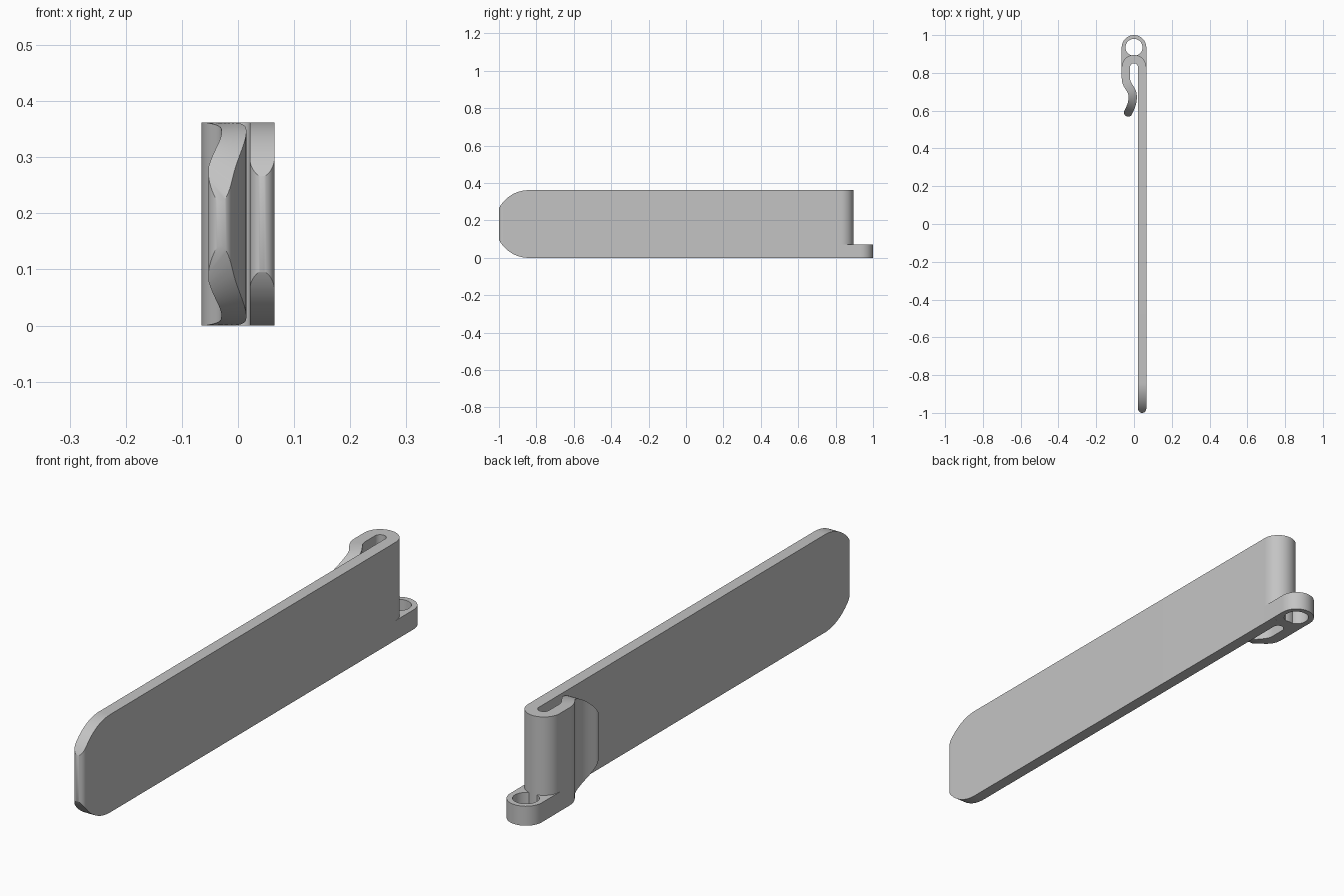
import bpy, bmesh
from math import sin, cos, pi, sqrt, radians, asin, acos
from mathutils import Vector
from mathutils.geometry import interpolate_bezier

cube = bpy.data.objects.get("Cube")
if cube:
    bpy.data.objects.remove(cube, do_unlink=True)

HEIGHT = 0.362        # height of the clip
R = HEIGHT / 2        # radius of the rounded ends
OUT, IN = 0.065, 0.021
MID, HALF = (OUT + IN) / 2, (OUT - IN) / 2
BEND_Y = 0.83
BLADE_Y, ARM_Y = -0.84, 0.745   # centres of the rounded ends
TAB_H, HOLE_Y, HOLE_R = 0.072, 0.935, 0.045

grey = bpy.data.materials.new("Plain grey")
grey.use_nodes = True
colour = (0.55, 0.55, 0.55, 1)
grey.diffuse_color = colour
grey.node_tree.nodes["Principled BSDF"].inputs["Base Color"].default_value = colour


def ladder(name, rungs, z_range):
    """Solid between two rails; z_range gives bottom and top at each point."""
    bm = bmesh.new()
    rings = []
    for a, b in rungs:
        (a0, a1), (b0, b1) = z_range(a), z_range(b)
        rings.append([bm.verts.new((p[0], p[1], z)) for p, z in
                      ((a, a0), (a, a1), (b, b1), (b, b0))])
    for r, s in zip(rings, rings[1:]):
        for i in range(4):
            j = (i + 1) % 4
            bm.faces.new((r[i], r[j], s[j], s[i]))
    bm.faces.new(rings[0])
    bm.faces.new(rings[-1][::-1])
    bmesh.ops.remove_doubles(bm, verts=bm.verts, dist=1e-5)
    bmesh.ops.recalc_face_normals(bm, faces=bm.faces)
    mesh = bpy.data.meshes.new(name)
    bm.to_mesh(mesh)
    bm.free()
    mesh.materials.append(grey)
    ob = bpy.data.objects.new(name, mesh)
    bpy.context.collection.objects.link(ob)
    bpy.ops.object.select_all(action='DESELECT')
    ob.select_set(True)
    bpy.context.view_layer.objects.active = ob
    bpy.ops.object.shade_smooth_by_angle(angle=radians(30))
    return ob


def strip_z(p):
    """Full height, narrowing in a circle at the blade tip and the arm tip."""
    on_arm = p[1] > 0 and p[0] < 0.0195
    d = min(R, max(0, (ARM_Y if on_arm else BLADE_Y) - p[1]))
    h = sqrt(R * R - d * d)
    return R - h, R + h


# Centre line of the folded strip: blade, bend, springy arm
path = [Vector((MID, -1 + HALF + (BLADE_Y + 1 - HALF) * i / 16)) for i in range(17)]
path += [Vector((MID * cos(pi * i / 32), BEND_Y + MID * sin(pi * i / 32)))
         for i in range(33)]
knee = Vector((-0.007, 0.672))
tip = Vector((-0.031, 0.59))
path += interpolate_bezier(Vector((-MID, 0.775)), Vector((-MID, 0.725)),
                           knee + Vector((0, 0.05)), knee, 20)
path += interpolate_bezier(knee, knee - Vector((0, 0.035)),
                           tip + Vector((0.013, 0.028)), tip, 14)[1:]


def round_cap(centre, direction, side):
    """Half-round end, from the full width out to the tip."""
    return [(centre + direction * HALF * sin(t) + side * HALF * cos(t),
             centre + direction * HALF * sin(t) - side * HALF * cos(t))
            for t in (pi / 2 * i / 10 for i in range(1, 11))]


rungs = []
for i, p in enumerate(path):
    t = (path[min(i + 1, len(path) - 1)] - path[max(i - 1, 0)]).normalized()
    side = Vector((-t.y, t.x)) * HALF
    rungs.append((p + side, p - side))
start = round_cap(path[0], Vector((0, -1)), Vector((-1, 0)))[::-1]
t = (path[-1] - path[-2]).normalized()
end = round_cap(path[-1], t, Vector((-t.y, t.x)))
ladder("folded_blade_and_arm", start + rungs + end, strip_z)

# Low eyelet tab behind the bend, its hole opening onto the bend
gap = HOLE_Y - BEND_Y
meet = (OUT ** 2 - HOLE_R ** 2 + gap ** 2) / (2 * gap)
bend_end = asin(meet / OUT)
hole_start = asin((meet - gap) / HOLE_R)
inner = [Vector((OUT * cos(bend_end * i / 12), BEND_Y + OUT * sin(bend_end * i / 12)))
         for i in range(13)]
steps = 24
inner += [Vector((HOLE_R * cos(a), HOLE_Y + HOLE_R * sin(a))) for a in
          (hole_start + (pi / 2 - hole_start) * i / steps for i in range(1, steps + 1))]
half = []
for p in inner:
    c = Vector((0, HOLE_Y))
    outer = Vector((OUT, p.y)) if p.y < HOLE_Y else c + (p - c).normalized() * OUT
    half.append((outer, p))
mirrored = [(Vector((-a.x, a.y)), Vector((-b.x, b.y))) for a, b in reversed(half[:-1])]
ladder("eyelet_tab", half + mirrored, lambda p: (0, TAB_H))
